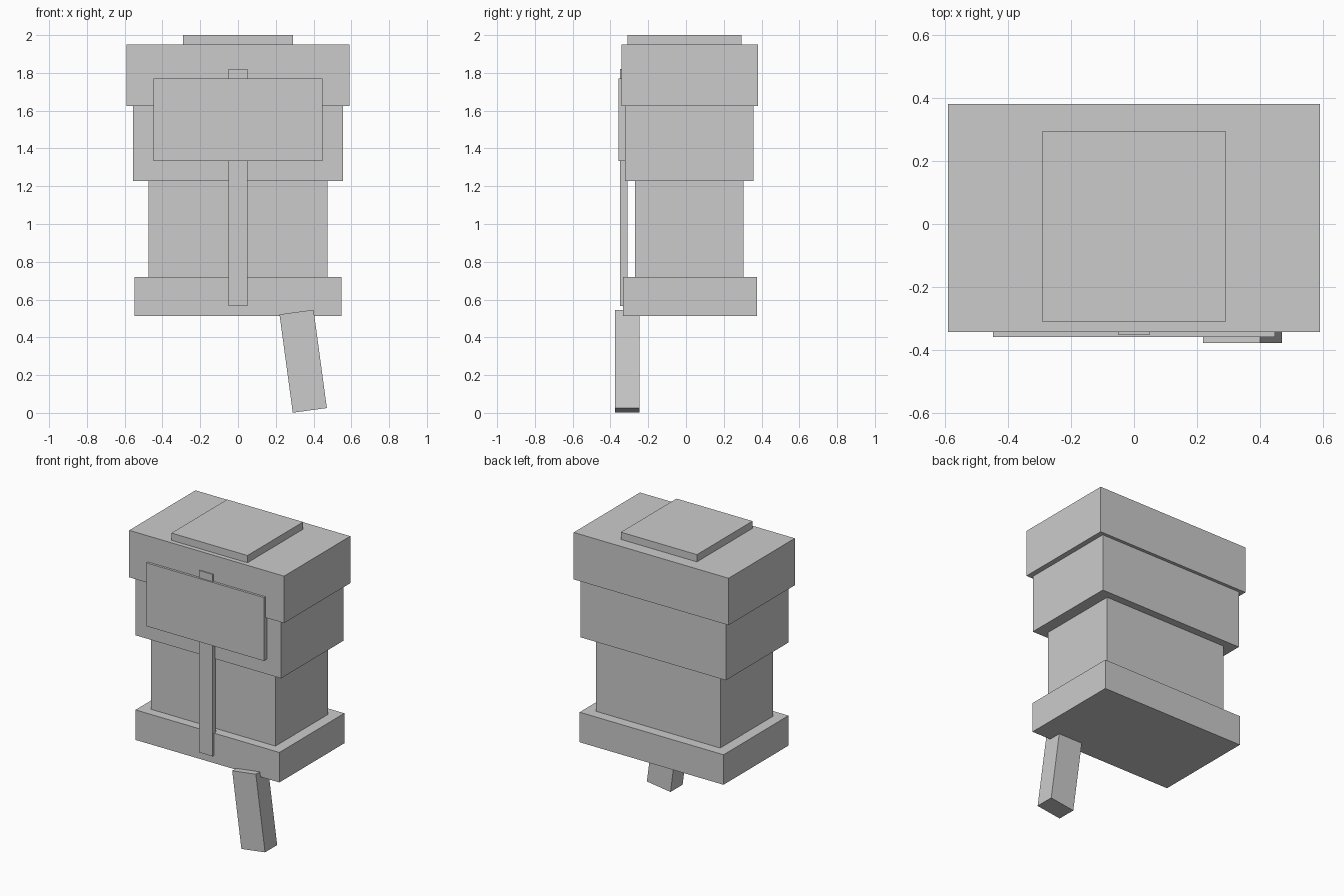
import bpy
import math
from mathutils import Matrix

if "Cube" in bpy.data.objects:
    bpy.data.objects.remove(bpy.data.objects["Cube"])

grey = bpy.data.materials.new("plain_grey")
grey.diffuse_color = (0.6, 0.6, 0.6, 1.0)
grey.use_nodes = True
grey.node_tree.nodes["Principled BSDF"].inputs["Base Color"].default_value = grey.diffuse_color


def box(name, x, y, z, tilt=0.0):
    """Box from (min, max) ranges, optionally tilted about its own y axis."""
    bpy.ops.mesh.primitive_cube_add(size=1)
    ob = bpy.context.object
    ob.name = name
    size = [b - a for a, b in (x, y, z)]
    centre = [(a + b) / 2 for a, b in (x, y, z)]
    ob.data.transform(Matrix.Diagonal((*size, 1)))
    ob.location = centre
    ob.rotation_euler.y = tilt
    ob.data.materials.append(grey)
    return ob


# Stacked body: name, half width, y range, z range
tiers = [
    ("base_tier", 0.549, (-0.333, 0.375), (0.512, 0.719)),
    ("lower_body", 0.475, (-0.270, 0.305), (0.719, 1.228)),
    ("upper_body", 0.555, (-0.323, 0.358), (1.228, 1.626)),
    ("lid", 0.591, (-0.342, 0.380), (1.626, 1.950)),
    ("top_plate", 0.290, (-0.311, 0.295), (1.950, 2.000)),
]
for name, half, y, z in tiers:
    box(name, (-half, half), y, z)

# Sign on the front with its post
box("sign_board", (-0.448, 0.448), (-0.358, -0.320), (1.333, 1.770))
box("sign_post", (-0.051, 0.051), (-0.350, -0.311), (0.565, 1.820))

# Single leaning leg under the front right corner
box("leaning_leg", (0.254, 0.436), (-0.377, -0.245), (0.011, 0.536),
    tilt=-math.radians(7.7))
